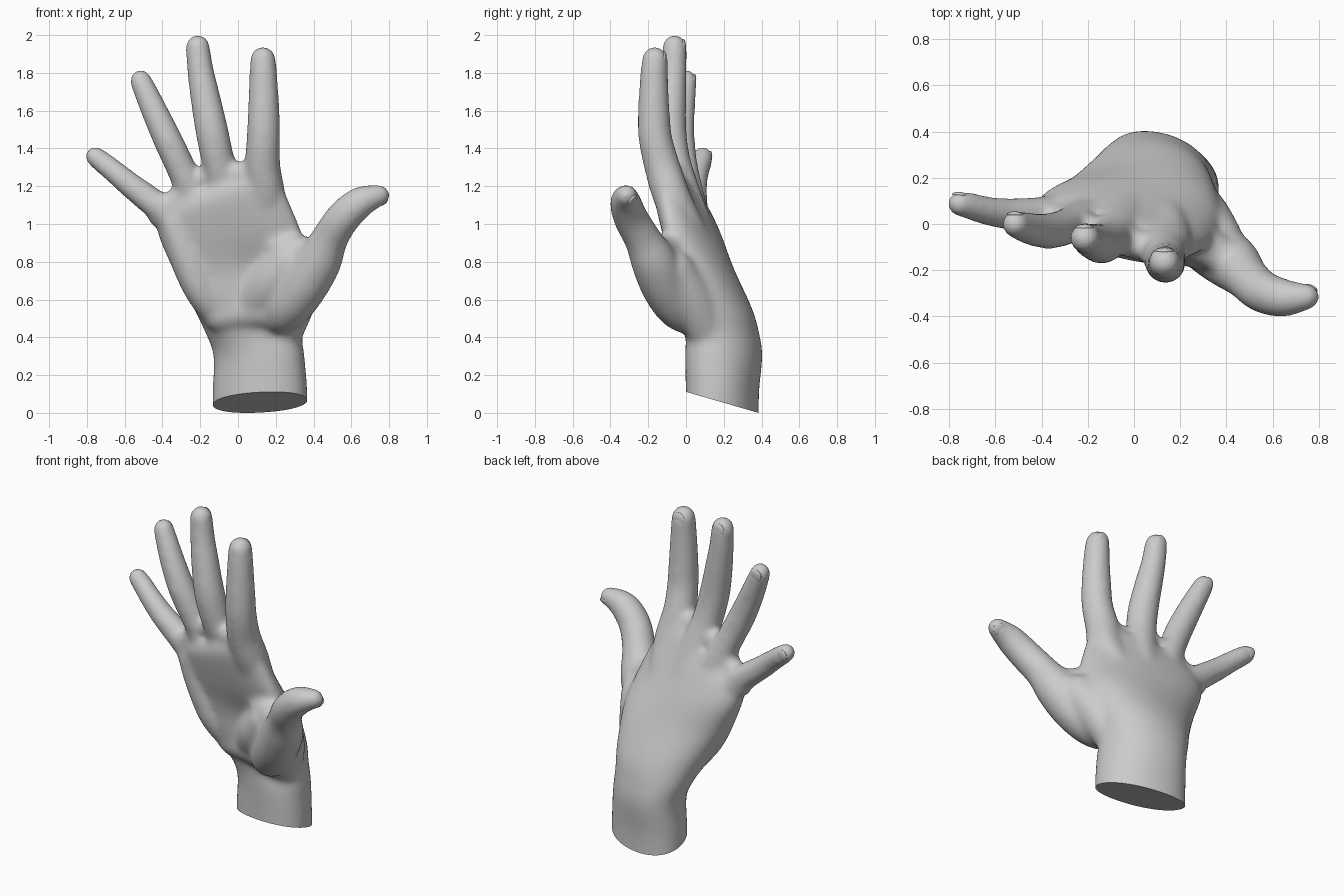
import bpy, bmesh, math
from mathutils import Vector, Matrix

if "Cube" in bpy.data.objects:
    bpy.data.objects.remove(bpy.data.objects["Cube"])


def spline(keys, n=6):
    """Catmull-Rom interpolation through tuples of any length."""
    out = []
    for i in range(len(keys) - 1):
        p0, p1 = keys[max(i - 1, 0)], keys[i]
        p2, p3 = keys[i + 1], keys[min(i + 2, len(keys) - 1)]
        for s in range(n):
            t = s / n
            out.append([0.5 * (2 * b + (c - a) * t + (2 * a - 5 * b + 4 * c - d) * t * t
                               + (3 * b - a - 3 * c + d) * t ** 3)
                        for a, b, c, d in zip(p0, p1, p2, p3)])
    out.append(list(keys[-1]))
    return out


def loft(bm, rings):
    rows = [[bm.verts.new(p) for p in ring] for ring in rings]
    n = len(rows[0])
    for a, b in zip(rows, rows[1:]):
        for i in range(n):
            j = (i + 1) % n
            bm.faces.new((a[i], a[j], b[j], b[i]))
    bm.faces.new(rows[0][::-1])
    bm.faces.new(rows[-1])


def tube(bm, keys, sides=24):
    """Round-ended tube along (x, y, z, radius) keys."""
    pts = spline(keys)
    pos = [Vector(p[:3]) for p in pts]
    tan = [(pos[min(i + 1, len(pos) - 1)] - pos[max(i - 1, 0)]).normalized()
           for i in range(len(pos))]
    caps = [math.radians(a) for a in (15, 30, 45, 60, 75, 86)]
    r0, r1 = pts[0][3], pts[-1][3]
    data = [(pos[0] - tan[0] * r0 * math.sin(a), tan[0], r0 * math.cos(a)) for a in caps[::-1]]
    data += [(p, t, k[3]) for p, t, k in zip(pos, tan, pts)]
    data += [(pos[-1] + tan[-1] * r1 * math.sin(a), tan[-1], r1 * math.cos(a)) for a in caps]
    rings = []
    for c, t, r in data:
        u = Vector((0, 1, 0)).cross(t).normalized()
        v = t.cross(u)
        rings.append([c + (u * math.cos(2 * math.pi * i / sides)
                           + v * math.sin(2 * math.pi * i / sides)) * r for i in range(sides)])
    loft(bm, rings)


# Palm and wrist sections: left point, right point, palm-side and back thickness
PALM = [
    (-.135, .24, -.15, .368, .15, -.15, .19, .185),
    (-.135, .24, .10, .368, .15, .10, .19, .185),
    (-.130, .245, .30, .352, .15, .30, .195, .20),
    (-.172, .21, .42, .338, .15, .42, .18, .205),
    (-.235, .14, .55, .355, .11, .55, .16, .225),
    (-.340, .075, .75, .375, .03, .75, .10, .205),
    (-.420, .06, .93, .345, -.06, .93, .10, .18),
    (-.430, .055, 1.03, .270, -.10, 1.12, .11, .135),
    (-.410, .05, 1.06, .215, -.12, 1.24, .105, .11),
    (-.360, .04, 1.13, .180, -.12, 1.29, .085, .08),
]

# Each finger runs from its bone inside the palm to the tip: x, y, z, radius
INDEX = [(.12, .10, .65, .07), (.13, .045, .88, .09), (.15, -.07, 1.13, .10),
         (.13, -.125, 1.30, .096), (.135, -.162, 1.45, .090), (.136, -.17, 1.58, .086),
         (.135, -.17, 1.75, .077), (.132, -.165, 1.87, .070)]
MIDDLE = [(.02, .13, .70, .07), (-.02, .06, .95, .09), (-.06, -.01, 1.15, .093),
          (-.105, -.063, 1.33, .089), (-.14, -.085, 1.50, .088), (-.175, -.077, 1.68, .080),
          (-.20, -.066, 1.82, .071), (-.213, -.06, 1.937, .066)]
RING = [(-.07, .13, .70, .07), (-.16, .06, .95, .08), (-.225, .02, 1.12, .085),
        (-.295, -.012, 1.28, .080), (-.365, -.03, 1.43, .079), (-.43, -.025, 1.57, .073),
        (-.48, -.012, 1.68, .066), (-.515, 0, 1.758, .060)]
PINKY = [(-.15, .11, .70, .07), (-.28, .065, .92, .085), (-.375, .042, 1.05, .082),
         (-.46, .04, 1.12, .076), (-.56, .045, 1.197, .069), (-.65, .06, 1.272, .063),
         (-.71, .078, 1.32, .060), (-.755, .088, 1.355, .056)]
THUMB = [(.17, .08, .50, .10), (.25, -.02, .555, .128), (.34, -.105, .66, .128),
         (.427, -.17, .80, .122), (.485, -.23, .92, .099), (.555, -.292, 1.03, .093),
         (.65, -.32, 1.115, .084), (.747, -.315, 1.150, .059)]

bm = bmesh.new()

# Palm body
SIDES = 40
rings = []
for k in spline(PALM):
    left, right, front, back = Vector(k[:3]), Vector(k[3:6]), k[6], k[7]
    ring = []
    for i in range(SIDES):
        a = 2 * math.pi * i / SIDES
        c, s = math.cos(a), math.sin(a)
        u = math.copysign(abs(c) ** .93, c)
        v = math.copysign(abs(s) ** .93, s)
        p = (left + right) / 2 + (right - left) / 2 * u
        ring.append(p + Vector((0, v * (back if v > 0 else front), 0)))
    rings.append(ring)
loft(bm, rings)

# Fingers and thumb
for path in (INDEX, MIDDLE, RING, PINKY, THUMB):
    tube(bm, path)

# Heel of the palm
tube(bm, [(-.07, .12, .49, .09), (-.19, .06, .65, .095), (-.275, .045, .85, .10),
          (-.33, .04, 1.0, .095)])
tube(bm, [(-.09, .10, .52, .10), (.05, .06, .54, .11), (.2, .02, .56, .12)])
# Thumb pad
tube(bm, [(.08, .06, .57, .12), (.18, -.03, .69, .125), (.27, -.08, .80, .115)])
# Thumb root, running back to the wrist
tube(bm, [(.225, .13, .38, .10), (.29, .04, .58, .12), (.36, -.06, .75, .11)])
# Finger webs
tube(bm, [(-.42, .05, 1.04, .06), (-.38, .03, 1.07, .065), (-.21, -.015, 1.23, .062),
          (0, -.085, 1.265, .065), (.14, -.11, 1.24, .07)])
# Thumb web
tube(bm, [(.43, -.17, .83, .085), (.35, -.12, .85, .085), (.22, -.05, .88, .09)])
tube(bm, [(.38, -.14, .75, .10), (.30, -.08, .78, .10), (.18, .0, .82, .10)])

bmesh.ops.recalc_face_normals(bm, faces=bm.faces)
mesh = bpy.data.meshes.new("hand")
bm.to_mesh(mesh)
bm.free()
hand = bpy.data.objects.new("hand", mesh)
bpy.context.collection.objects.link(hand)

# Fuse the parts into one skin
rem = hand.modifiers.new("fuse", 'REMESH')
rem.mode = 'VOXEL'
rem.voxel_size = 0.012
smo = hand.modifiers.new("soften", 'SMOOTH')
smo.factor = 0.5
smo.iterations = 36
bpy.context.view_layer.update()
skin = bpy.data.meshes.new_from_object(hand.evaluated_get(bpy.context.evaluated_depsgraph_get()))
hand.modifiers.clear()
hand.data = skin

# Slanted flat cut below the wrist
bm = bmesh.new()
bm.from_mesh(skin)
bmesh.ops.bisect_plane(bm, geom=bm.verts[:] + bm.edges[:] + bm.faces[:],
                       plane_co=(0, .38, 0), plane_no=Vector((0, .11, .38)).normalized(),
                       clear_inner=True)
bmesh.ops.holes_fill(bm, edges=[e for e in bm.edges if e.is_boundary], sides=0)
low = min(v.co.z for v in bm.verts)
bmesh.ops.translate(bm, verts=bm.verts, vec=(0, 0, -low))
bmesh.ops.recalc_face_normals(bm, faces=bm.faces)
bm.to_mesh(skin)
bm.free()


def shade(ob):
    bpy.ops.object.select_all(action='DESELECT')
    ob.select_set(True)
    bpy.context.view_layer.objects.active = ob
    bpy.ops.object.shade_smooth_by_angle(angle=math.radians(40))


shade(hand)

# Nails: thin domes set into the back of each tip
for name, path, up in (("index", INDEX, (0, 1, 0)), ("middle", MIDDLE, (0, 1, 0)),
                       ("ring", RING, (0, 1, 0)), ("pinky", PINKY, (0, 1, 0)),
                       ("thumb", THUMB, (.3, .75, -.6))):
    tip, r = Vector(path[-1][:3]), path[-1][3]
    along = (tip - Vector(path[-2][:3])).normalized()
    up = Vector(up)
    up = (up - along * up.dot(along)).normalized()
    side = along.cross(up)
    rot = Matrix((side, up, along)).transposed().to_4x4()
    bm = bmesh.new()
    bmesh.ops.create_uvsphere(bm, u_segments=20, v_segments=12, radius=1)
    bmesh.ops.transform(bm, verts=bm.verts, matrix=Matrix.Translation(tip + up * r * .66 - along * r * .05)
                        @ rot @ Matrix.Diagonal((r * .62, r * .24, r * .75, 1)))
    me = bpy.data.meshes.new(name + "_nail")
    bm.to_mesh(me)
    bm.free()
    nail = bpy.data.objects.new(name + "_nail", me)
    bpy.context.collection.objects.link(nail)
    shade(nail)
